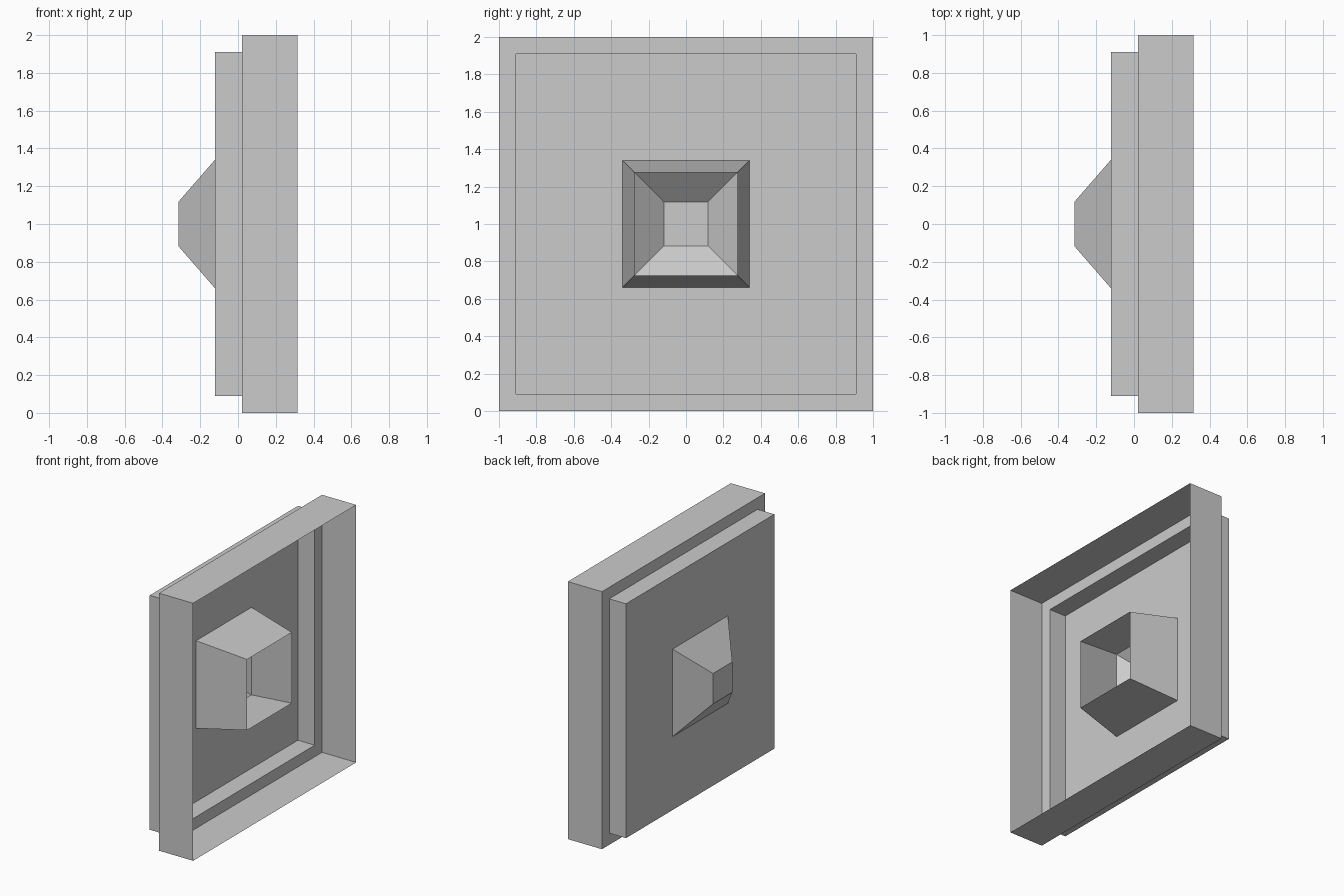
import bpy
import bmesh

# Remove only the default cube
cube = bpy.data.objects.get("Cube")
if cube:
    bpy.data.objects.remove(cube, do_unlink=True)

# Single flat grey
GREY = (0.6, 0.6, 0.6, 1.0)
mat = bpy.data.materials.new("light_grey")
mat.use_nodes = True
mat.diffuse_color = GREY
mat.node_tree.nodes["Principled BSDF"].inputs["Base Color"].default_value = GREY

CORNERS = ((-1, -1), (1, -1), (1, 1), (-1, 1))
CENTRE_Z = 1.0


def square_shell(name, profile, cap=False):
    """Sweep (x, half_width) steps into a thin square shell around the x axis."""
    bm = bmesh.new()
    rings = [[bm.verts.new((x, half * sy, CENTRE_Z + half * sz))
              for sy, sz in CORNERS] for x, half in profile]
    for a, b in zip(rings, rings[1:]):
        for i in range(4):
            j = (i + 1) % 4
            bm.faces.new((a[i], a[j], b[j], b[i]))
    if cap:
        bm.faces.new(rings[-1])
    mesh = bpy.data.meshes.new(name)
    bm.to_mesh(mesh)
    bm.free()
    mesh.materials.append(mat)
    obj = bpy.data.objects.new(name, mesh)
    bpy.context.collection.objects.link(obj)
    return obj


# Deep outer rim with its inward ledge
square_shell("outer_frame", [(0.315, 1.0), (0.022, 1.0), (0.022, 0.91)])
# Stepped tray wall and back panel, open in the middle
square_shell("back_panel", [(0.022, 0.91), (-0.122, 0.91), (-0.122, 0.34)])
# Tapered open collar standing inside the tray
square_shell("inner_collar", [(-0.122, 0.34), (0.27, 0.275)])
# Truncated pyramid closing the opening at the rear
square_shell("rear_pyramid", [(-0.122, 0.34), (-0.315, 0.118)], cap=True)
